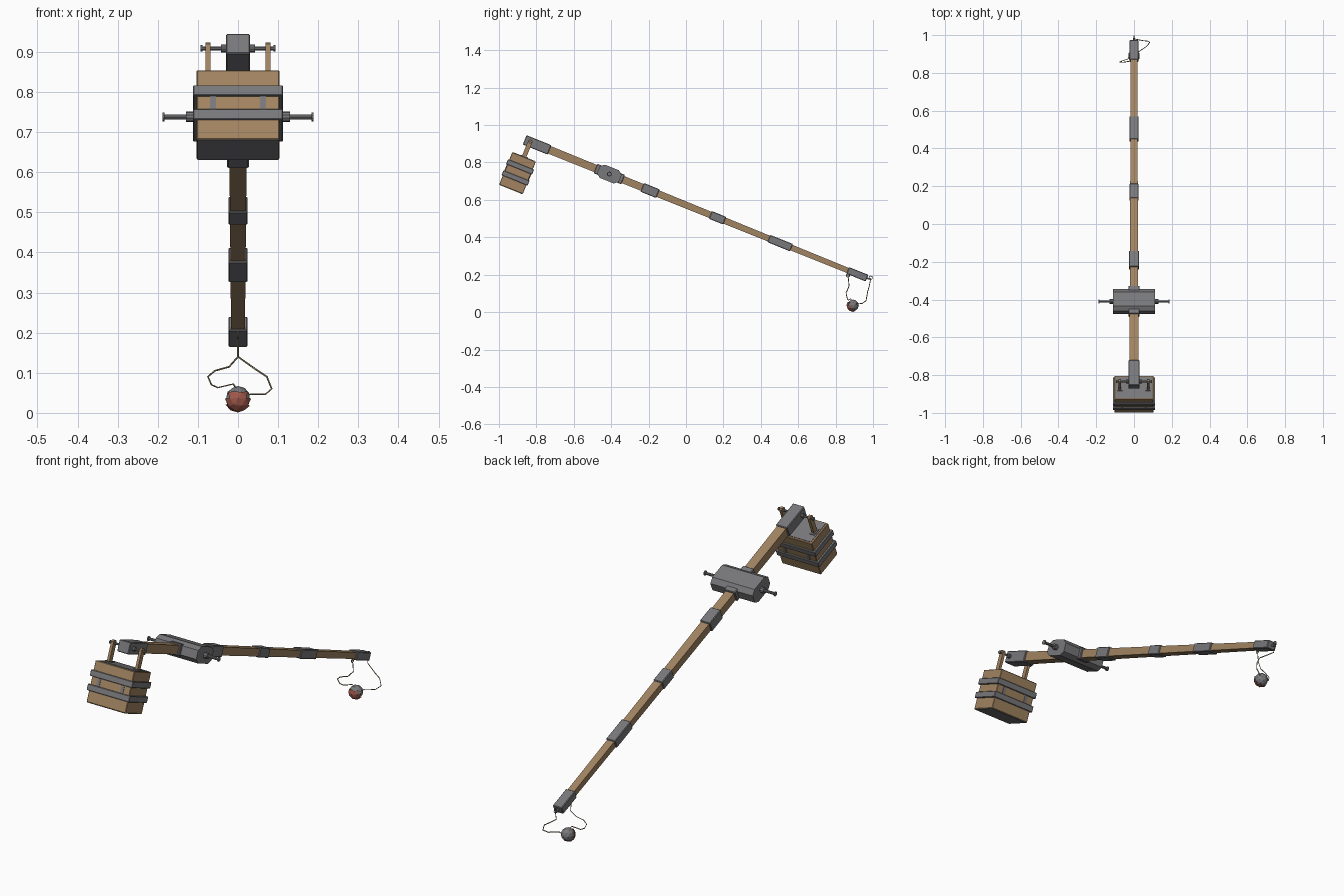
import bpy, bmesh, math
from mathutils import Matrix, Vector

if "Cube" in bpy.data.objects:
    bpy.data.objects.remove(bpy.data.objects["Cube"])

# Tilted frame of the arm: x across, y along the arm, z square to it, origin at the pivot
TILT = Matrix.Translation((0, -0.41, 0.738)) @ Matrix.Rotation(math.radians(-22), 4, 'X')


def material(name, rgb):
    m = bpy.data.materials.new(name)
    m.diffuse_color = (*rgb, 1)
    m.use_nodes = True
    m.node_tree.nodes["Principled BSDF"].inputs["Base Color"].default_value = m.diffuse_color
    return m


WOOD = material("wood", (0.36, 0.23, 0.12))
ROPE = material("rope", (0.30, 0.25, 0.13))
RED = material("red_leather", (0.36, 0.10, 0.07))
IRON = material("iron", (0.19, 0.19, 0.20))


def finish(bm, name, mat=None, frame=TILT):
    bmesh.ops.recalc_face_normals(bm, faces=bm.faces)
    me = bpy.data.meshes.new(name)
    bm.to_mesh(me)
    bm.free()
    ob = bpy.data.objects.new(name, me)
    bpy.context.collection.objects.link(ob)
    ob.matrix_world = frame
    if mat:
        me.materials.append(mat)
    return ob


def box(name, x, y, z, mat=IRON, bevel=0.0):
    bm = bmesh.new()
    lo, hi = zip(x, y, z)
    size = [b - a for a, b in zip(lo, hi)]
    mid = [(a + b) / 2 for a, b in zip(lo, hi)]
    bmesh.ops.create_cube(bm, size=1, matrix=Matrix.Translation(mid) @ Matrix.Diagonal((*size, 1)))
    if bevel:
        bmesh.ops.bevel(bm, geom=bm.edges[:], offset=bevel, segments=1, affect='EDGES')
    return finish(bm, name, mat)


def prism(name, outline, x0, x1, mat=IRON):
    # outline in (along, height), extruded across the arm
    bm = bmesh.new()
    f = bm.faces.new([bm.verts.new((x0, a, b)) for a, b in outline])
    r = bmesh.ops.extrude_face_region(bm, geom=[f])
    bmesh.ops.translate(bm, verts=[v for v in r['geom'] if isinstance(v, bmesh.types.BMVert)], vec=(x1 - x0, 0, 0))
    return finish(bm, name, mat)


def rod(name, x0, x1, r, y=0.0, z=0.0, mat=IRON, sides=10):
    bm = bmesh.new()
    bmesh.ops.create_cone(bm, cap_ends=True, segments=sides, radius1=r, radius2=r, depth=abs(x1 - x0),
                          matrix=Matrix.Translation(((x0 + x1) / 2, y, z)) @ Matrix.Rotation(math.pi / 2, 4, 'Y'))
    return finish(bm, name, mat)


# Tapered beam
bm = bmesh.new()
bmesh.ops.create_cube(bm, size=1)
for v in bm.verts:
    upper = v.co.y < 0
    v.co = (v.co.x * (0.048 if upper else 0.034), -0.47 if upper else 1.47, v.co.z * (0.044 if upper else 0.028))
finish(bm, "beam", WOOD)

# Iron sleeves: start, end, half width, half height
for name, a, b, w, h in [("upper_end_cap", -0.488, -0.345, 0.030, 0.027),
                         ("sleeve_near", 0.190, 0.280, 0.027, 0.025),
                         ("sleeve_middle", 0.583, 0.665, 0.024, 0.022),
                         ("sleeve_far", 0.920, 1.050, 0.024, 0.021),
                         ("lower_end_cap", 1.375, 1.486, 0.024, 0.019)]:
    box(name, (-w, w), (a, b), (-h, h), bevel=0.003)

# Pivot housing and its collar
prism("pivot_housing", [(-0.063, -0.020), (-0.040, -0.038), (0.040, -0.038), (0.063, -0.020),
                        (0.063, 0.020), (0.040, 0.038), (-0.040, 0.038), (-0.063, 0.020)], -0.112, 0.112)
box("pivot_collar", (-0.029, 0.029), (-0.079, 0.079), (-0.027, 0.027), bevel=0.003)
rod("pivot_axle", -0.185, 0.185, 0.0065)

# Counterweight position along the arm
CY = -0.457
rod("counterweight_axle", -0.091, 0.091, 0.005, CY)
for s, side in ((1, "right"), (-1, "left")):
    rod("pivot_boss_" + side, s * 0.110, s * 0.130, 0.013)
    rod("pivot_pin_head_" + side, s * 0.183, s * 0.188, 0.011)
    rod("hanger_boss_" + side, s * 0.028, s * 0.042, 0.010, CY)
    rod("hanger_pin_head_" + side, s * 0.089, s * 0.094, 0.008, CY)
    # Wooden hanger with a clipped top
    prism("hanger_" + side, [(CY - 0.012, -0.100), (CY + 0.012, -0.100), (CY + 0.012, 0.006), (CY + 0.006, 0.013),
                             (CY - 0.006, 0.013), (CY - 0.012, 0.006)], s * 0.068, s * 0.081, WOOD)
    # Hanger foot and cleats between the straps
    box("hanger_foot_" + side, sorted((s * 0.062, s * 0.087)), (CY - 0.020, CY + 0.020), (-0.09, -0.081))
    for e, face in ((-1, "front"), (1, "back")):
        box(f"cleat_{face}_{side}", sorted((s * 0.055, s * 0.070)),
            sorted((CY + e * 0.06, CY + e * 0.0705)), (-0.195, -0.155))

# Counterweight box: stacked planks, iron lid and floor, two straps
for i, (a, b) in enumerate([(-0.272, -0.206), (-0.206, -0.144), (-0.144, -0.086)]):
    box(f"plank_course_{i + 1}", (-0.103, 0.103), (CY - 0.068, CY + 0.068), (a, b), WOOD, bevel=0.002)
box("box_lid", (-0.094, 0.094), (CY - 0.060, CY + 0.060), (-0.100, -0.084))
box("box_floor", (-0.101, 0.101), (CY - 0.066, CY + 0.066), (-0.274, -0.262))
for i, z in enumerate((-0.207, -0.143)):
    box(f"strap_{i + 1}", (-0.112, 0.112), (CY - 0.075, CY + 0.075), (z - 0.014, z + 0.014), bevel=0.002)


def rope(name, pts):
    c = bpy.data.curves.new(name, 'CURVE')
    c.dimensions = '3D'
    c.bevel_depth = 0.0022
    c.bevel_resolution = 0
    c.use_fill_caps = True
    sp = c.splines.new('POLY')
    sp.points.add(len(pts) - 1)
    for p, co in zip(sp.points, pts):
        p.co = (*co, 1)
    c.materials.append(ROPE)
    bpy.context.collection.objects.link(bpy.data.objects.new(name, c))


# Sling ropes, hook and eye
rope("sling_rope_outer", [(0, 0.988, 0.182), (0, 0.980, 0.140), (0.045, 0.971, 0.108), (0.072, 0.968, 0.090),
                          (0.084, 0.962, 0.060), (0.068, 0.942, 0.046), (0.030, 0.915, 0.047), (0.010, 0.905, 0.035)])
rope("sling_rope_inner", [(0, 0.866, 0.200), (0, 0.872, 0.140), (-0.022, 0.862, 0.115), (-0.058, 0.856, 0.105),
                          (-0.075, 0.858, 0.090), (-0.066, 0.863, 0.070), (-0.050, 0.868, 0.063),
                          (-0.012, 0.880, 0.072), (0, 0.890, 0.055)])
for name, y, z in (("release_ring", 0.988, 0.184), ("fixed_ring", 0.866, 0.195)):
    rope(name, [(0, y + 0.009 * math.cos(a * math.pi / 4), z + 0.009 * math.sin(a * math.pi / 4)) for a in range(9)])
box("release_pin", (-0.004, 0.004), (1.480, 1.502), (-0.004, 0.004))

# Faceted stone in a leather pouch
CENTRE = Matrix.Translation((0, 0.893, 0.036))
bm = bmesh.new()
bmesh.ops.create_icosphere(bm, subdivisions=2, radius=0.031)
finish(bm, "stone", IRON, CENTRE)
bm = bmesh.new()
bmesh.ops.create_icosphere(bm, subdivisions=2, radius=0.034)
facing = Vector((0, -0.85, -0.5)).normalized()
bmesh.ops.delete(bm, geom=[f for f in bm.faces if f.calc_center_median().normalized().dot(facing) < 0.45],
                 context='FACES')
pouch = finish(bm, "sling_pouch", RED, CENTRE)
mod = pouch.modifiers.new("thickness", 'SOLIDIFY')
mod.thickness = 0.002
mod.offset = 0
